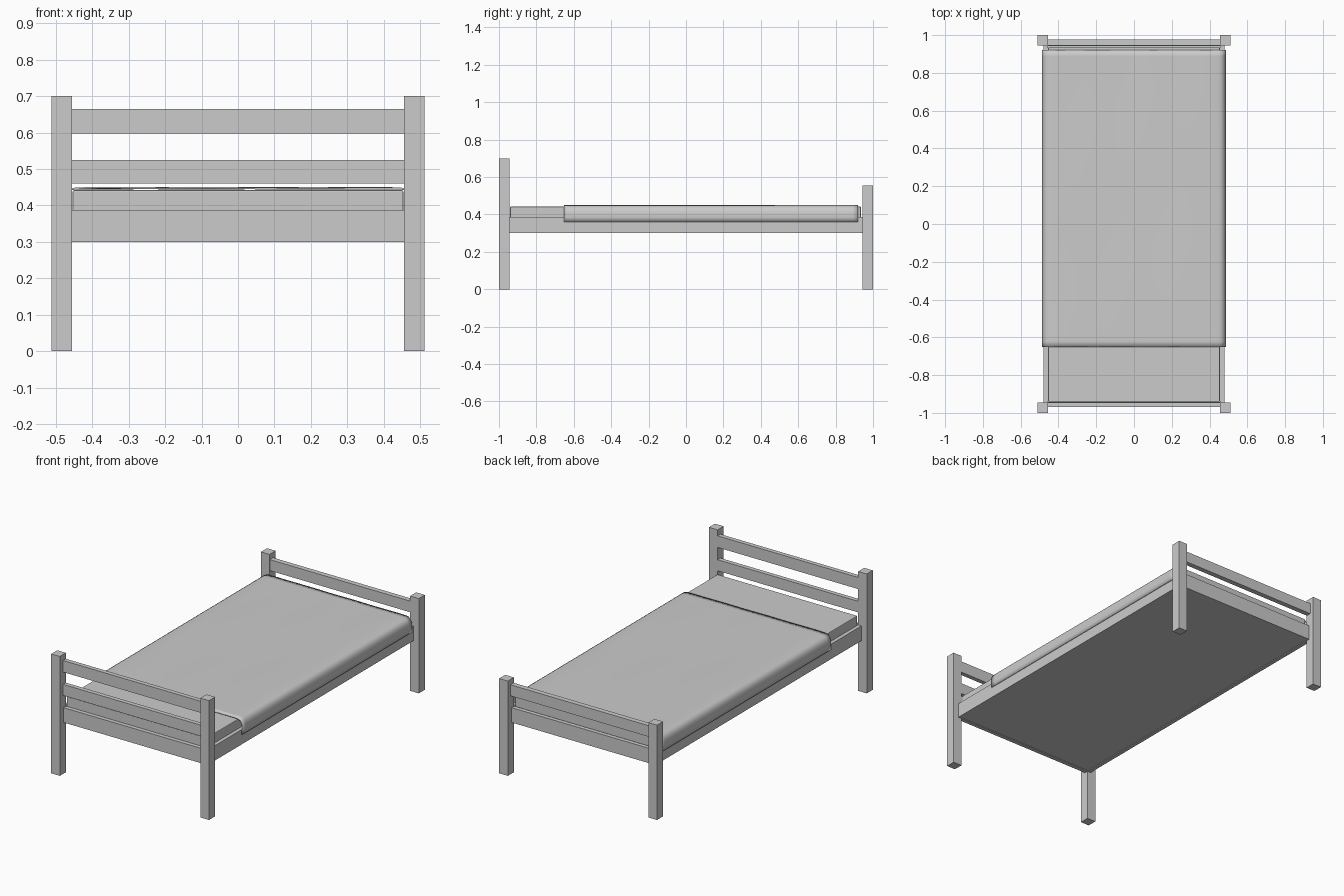
import bpy, bmesh, math

if "Cube" in bpy.data.objects:
    bpy.data.objects.remove(bpy.data.objects["Cube"])


def box(name, x0, x1, y0, y1, z0, z1, bevel=0.0):
    bm = bmesh.new()
    bmesh.ops.create_cube(bm, size=1)
    for v in bm.verts:
        v.co.x = (x0 + x1) / 2 + v.co.x * (x1 - x0)
        v.co.y = (y0 + y1) / 2 + v.co.y * (y1 - y0)
        v.co.z = (z0 + z1) / 2 + v.co.z * (z1 - z0)
    me = bpy.data.meshes.new(name)
    bm.to_mesh(me)
    bm.free()
    ob = bpy.data.objects.new(name, me)
    bpy.context.collection.objects.link(ob)
    if bevel:
        m = ob.modifiers.new("bevel", 'BEVEL')
        m.width = bevel
        m.segments = 2
    return ob


# Corner posts and side rails, left and right
for side, s in (("left", -1), ("right", 1)):
    a, b = sorted((s * 0.456, s * 0.512))
    box(f"head_post_{side}", a, b, -1.0, -0.944, 0, 0.70)
    box(f"foot_post_{side}", a, b, 0.944, 1.0, 0, 0.556)
    a, b = sorted((s * 0.456, s * 0.478))
    box(f"side_rail_{side}", a, b, -0.944, 0.944, 0.30, 0.387)

# Headboard and footboard rails between the posts
W = 0.457
box("headboard_top_rail", -W, W, -0.97, -0.944, 0.597, 0.665)
box("headboard_middle_rail", -W, W, -0.97, -0.944, 0.46, 0.525)
box("headboard_lower_rail", -W, W, -0.966, -0.942, 0.30, 0.387)
box("footboard_top_rail", -W, W, 0.946, 0.976, 0.46, 0.525)
box("footboard_lower_rail", -W, W, 0.942, 0.966, 0.30, 0.387)

# Base panel and mattress
box("base_panel", -0.456, 0.456, -0.942, 0.942, 0.304, 0.322)
box("mattress", -0.454, 0.454, -0.94, 0.935, 0.322, 0.442, 0.004)

# Blanket: half cross-section from hem to top, mirrored and swept along y
half = [(-0.484, 0.360), (-0.486, 0.385), (-0.486, 0.408), (-0.482, 0.426),
        (-0.474, 0.439), (-0.462, 0.446), (-0.447, 0.449)]
flat = [(-0.40 + 0.04 * i, 0.450) for i in range(21)]
profile = half + flat + [(-x, z) for x, z in reversed(half)]
bm = bmesh.new()
NY = 50
rows = []
for j in range(NY + 1):
    y = -0.652 + 1.572 * j / NY
    row = []
    for x, z in profile:
        # Soft wrinkles, fading at the hanging sides
        w = 0.001 * math.sin(9 * x + 2.5 * y) * math.sin(5 * y - 13 * x)
        row.append(bm.verts.new((x, y, z + (w if abs(x) < 0.44 else 0))))
    rows.append(row)
for r0, r1 in zip(rows, rows[1:]):
    for i in range(len(profile) - 1):
        bm.faces.new((r0[i], r0[i + 1], r1[i + 1], r1[i]))
bmesh.ops.recalc_face_normals(bm, faces=bm.faces)
if sum(f.normal.z for f in bm.faces) < 0:
    bmesh.ops.reverse_faces(bm, faces=bm.faces)
me = bpy.data.meshes.new("blanket")
bm.to_mesh(me)
bm.free()
blanket = bpy.data.objects.new("blanket", me)
bpy.context.collection.objects.link(blanket)
m = blanket.modifiers.new("thickness", 'SOLIDIFY')
m.thickness = 0.005
m.offset = -1
bpy.ops.object.select_all(action='DESELECT')
blanket.select_set(True)
bpy.context.view_layer.objects.active = blanket
bpy.ops.object.shade_smooth_by_angle(angle=math.radians(40))
